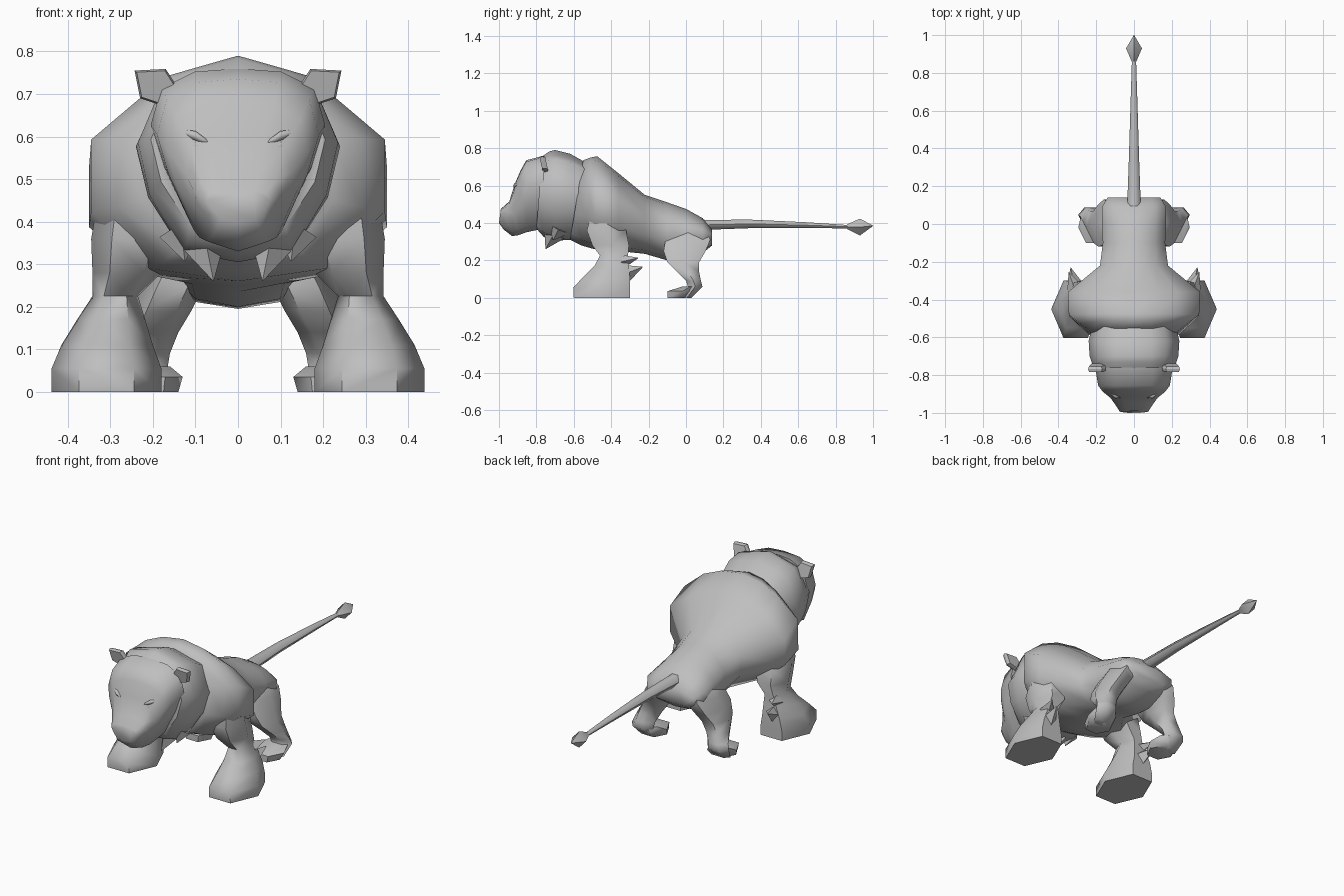
import bpy, bmesh, math
from mathutils import Vector

grey = bpy.data.materials.new("plain grey")
grey.diffuse_color = (0.52, 0.52, 0.52, 1)


def loft(name, rings, angle=50):
    """Skin a list of equal-sized point rings and cap both ends."""
    bm = bmesh.new()
    vs = [[bm.verts.new(p) for p in r] for r in rings]
    n = len(vs[0])
    for a, b in zip(vs, vs[1:]):
        for i in range(n):
            j = (i + 1) % n
            bm.faces.new((a[i], a[j], b[j], b[i]))
    bm.faces.new(vs[0])
    bm.faces.new(vs[-1])
    bmesh.ops.recalc_face_normals(bm, faces=bm.faces)
    me = bpy.data.meshes.new(name)
    bm.to_mesh(me)
    bm.free()
    me.materials.append(grey)
    ob = bpy.data.objects.new(name, me)
    bpy.context.collection.objects.link(ob)
    bpy.ops.object.select_all(action='DESELECT')
    ob.select_set(True)
    bpy.context.view_layer.objects.active = ob
    bpy.ops.object.shade_smooth_by_angle(angle=math.radians(angle))
    return ob


def mirror(ob):
    ob.modifiers.new("both_sides", 'MIRROR')
    return ob


def cross(profile, y, hw, zb, zt, lean=0):
    """Symmetric section; lean moves the top back along y."""
    half = [(x * hw, y + lean * t, zb + t * (zt - zb)) for x, t in profile]
    return half + [(-x, yy, z) for x, yy, z in half[-2:0:-1]]


def flat_ring(z, x0, x1, y0, y1, n=6):
    """Horizontal hexagon (points sideways) filling the given bounds."""
    k = 1 / math.cos(math.pi / 6)
    pts = []
    for i in range(n):
        a = i * 2 * math.pi / n
        pts.append(((x0 + x1) / 2 + (x1 - x0) / 2 * math.cos(a),
                    (y0 + y1) / 2 + k * (y1 - y0) / 2 * math.sin(a), z))
    return pts


def spike(name, base, tip, width, depth):
    """Flat tuft of fur from a diamond base to a point."""
    b, t = Vector(base), Vector(tip)
    d = (t - b).normalized()
    u = d.cross(Vector((1, 0, 0))).normalized()
    w = d.cross(u)
    ring = lambda c, s: [c + u * width * s, c + w * depth * s,
                         c - u * width * s, c - w * depth * s]
    return mirror(loft(name, [ring(b, 1), ring(t, 0.03)], 30))


# Torso: broad shoulders, narrow waist and rump
torso = [(0, 1), (0.36, 0.96), (0.66, 0.87), (1, 0.67), (1, 0.33), (0.6, 0.06), (0, 0)]
loft("torso", [cross(torso, *r) for r in (
    (-0.62, 0.225, 0.31, 0.735, 0.07),
    (-0.56, 0.285, 0.28, 0.75, 0.05),
    (-0.49, 0.345, 0.26, 0.757, 0.015),
    (-0.36, 0.35, 0.25, 0.665),
    (-0.22, 0.18, 0.235, 0.55),
    (-0.10, 0.165, 0.20, 0.51),
    (0.00, 0.17, 0.195, 0.475),
    (0.09, 0.17, 0.24, 0.425),
    (0.14, 0.14, 0.28, 0.365))], 70)

# Mane: shell around the neck, behind the face
mane = [(0, 1), (0.4, 0.945), (0.72, 0.9), (1, 0.58), (0.88, 0.32), (0.55, 0.05), (0, 0)]
loft("mane", [cross(mane, *r) for r in (
    (-0.80, 0.205, 0.37, 0.755, 0.03),
    (-0.76, 0.22, 0.325, 0.783, 0.03),
    (-0.70, 0.235, 0.305, 0.79),
    (-0.62, 0.24, 0.31, 0.77),
    (-0.53, 0.22, 0.32, 0.72))])

# Pointed locks hanging beneath the mane
spike("chin_lock", (0.08, -0.705, 0.345), (0.058, -0.75, 0.262), 0.06, 0.05)
spike("side_lock", (0.135, -0.68, 0.37), (0.125, -0.71, 0.308), 0.06, 0.05)

# Head: wide brow tapering down to the muzzle
face = [(0, 1), (0.5, 0.98), (0.88, 0.88), (1, 0.66), (0.86, 0.42), (0.55, 0.08), (0, 0)]
loft("head", [cross(face, *r) for r in (
    (-1.0, 0.075, 0.40, 0.475, 0.01),
    (-0.975, 0.10, 0.365, 0.515, 0.03),
    (-0.93, 0.125, 0.33, 0.61, 0.015),
    (-0.895, 0.165, 0.335, 0.68, 0.01),
    (-0.855, 0.19, 0.35, 0.735),
    (-0.76, 0.205, 0.37, 0.76))], 60)

# Slanted brows with narrow eyes beneath
for name, z, r in (("brow", 0.602, 0.016), ("eye", 0.58, 0.012)):
    path = [(0.058, -0.915, z - 0.022, 0.2), (0.10, -0.908, z, 1), (0.165, -0.862, z + 0.015, 0.2)]
    mirror(loft(name, [[(x, y + s * r * math.cos(a), zz + s * r * 0.8 * math.sin(a))
                        for a in (i * math.pi / 3 for i in range(6))]
                       for x, y, zz, s in path], 80))

# Ears
ear = [(0.243, 0.755), (0.17, 0.759), (0.145, 0.72), (0.17, 0.67), (0.23, 0.69)]
cx, cz = 0.19, 0.715
mirror(loft("ear", [[(cx + (x - cx) * s, y - (z - cz) * 0.2, cz + (z - cz) * s) for x, z in ear]
                    for y, s in ((-0.775, 0.9), (-0.76, 1), (-0.745, 0.9))], 30))

# Front legs with heavy, outward-flaring paws; tops sink into the shoulders
mirror(loft("front_leg", [flat_ring(*r) for r in (
    (0.0, 0.18, 0.438, -0.60, -0.30),
    (0.055, 0.18, 0.438, -0.603, -0.30),
    (0.11, 0.20, 0.415, -0.55, -0.30),
    (0.17, 0.218, 0.378, -0.49, -0.305),
    (0.225, 0.235, 0.342, -0.46, -0.31),
    (0.28, 0.18, 0.342, -0.50, -0.305),
    (0.36, 0.15, 0.345, -0.53, -0.32),
    (0.48, 0.15, 0.325, -0.50, -0.37))], 60))

# Fur tufts behind the elbows
spike("elbow_tuft_upper", (0.315, -0.335, 0.195), (0.345, -0.255, 0.213), 0.035, 0.04)
spike("elbow_tuft_lower", (0.31, -0.335, 0.125), (0.335, -0.232, 0.165), 0.055, 0.05)

# Hind legs: forward thigh, raised hock and forward foot
mirror(loft("hind_leg", [flat_ring(*r) for r in (
    (0.38, 0.04, 0.15, -0.08, 0.10),
    (0.31, 0.05, 0.195, -0.11, 0.13),
    (0.25, 0.08, 0.225, -0.12, 0.105),
    (0.19, 0.11, 0.25, -0.10, 0.07),
    (0.14, 0.14, 0.27, -0.05, 0.07),
    (0.09, 0.16, 0.285, 0.00, 0.08),
    (0.06, 0.165, 0.295, 0.01, 0.088),
    (0.00, 0.18, 0.275, -0.02, 0.03))], 60))
mirror(loft("hind_foot", [flat_ring(*r) for r in (
    (0.0, 0.14, 0.28, -0.10, 0.03),
    (0.035, 0.13, 0.295, -0.10, 0.06),
    (0.06, 0.16, 0.285, -0.02, 0.07))], 60))

# Tail with a pointed tip
tail = [(0.03, 0.395, 0.04, 0.04), (0.10, 0.39, 0.036, 0.031), (0.35, 0.395, 0.027, 0.026),
        (0.65, 0.388, 0.018, 0.018), (0.87, 0.38, 0.011, 0.01)]
tip = [(0.86, 0.38, 0.012, 0.012), (0.93, 0.378, 0.042, 0.045), (1.0, 0.385, 0.001, 0.001)]
for name, path, n in (("tail", tail, 6), ("tail_tip", tip, 4)):
    loft(name, [[(rx * math.cos(i * 2 * math.pi / n), y, z + rz * math.sin(i * 2 * math.pi / n))
                 for i in range(n)] for y, z, rx, rz in path], 60)
